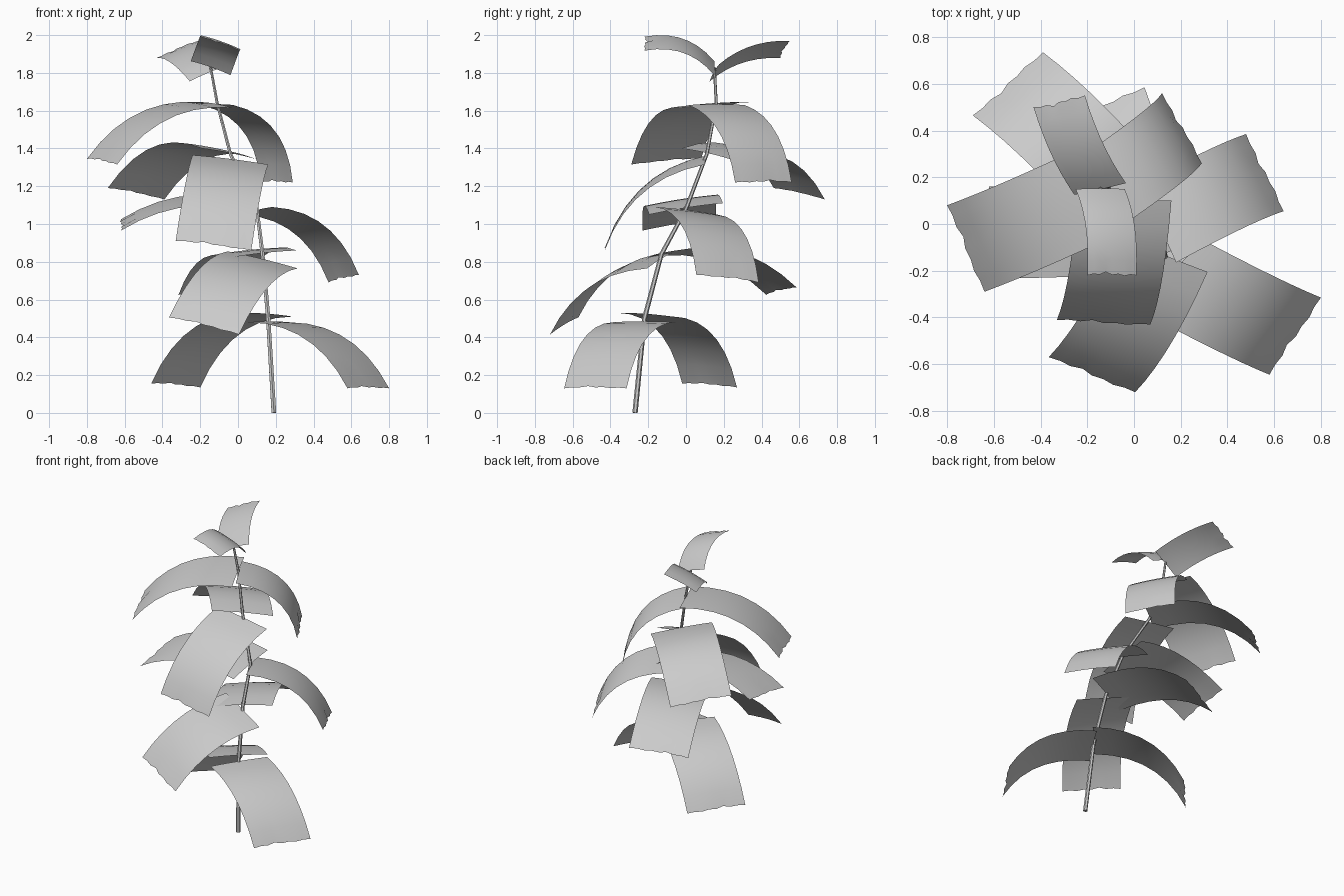
import bpy
import bmesh
from mathutils import Vector

cube = bpy.data.objects.get("Cube")
if cube:
    bpy.data.objects.remove(cube, do_unlink=True)


def make_material(name, color):
    mat = bpy.data.materials.new(name)
    mat.use_nodes = True
    mat.diffuse_color = color
    mat.node_tree.nodes["Principled BSDF"].inputs["Base Color"].default_value = color
    return mat


grey = make_material("plain light grey", (0.6, 0.6, 0.6, 1))

# Stem points where the leaf pairs grow, from bottom to top
foot = (0.19, -0.27, 0)
nodes = [
    Vector((0.16, -0.22, 0.5)),
    Vector((0.13, -0.13, 0.84)),
    Vector((0.1, 0, 1.08)),
    Vector((-0.04, 0.11, 1.37)),
    Vector((-0.11, 0.16, 1.64)),
    Vector((-0.145, 0.15, 1.83)),
]

# Two leaves per node: rise above the node, tip centre, half-width vector, arch
leaf_pairs = [
    [(-0.02, (0.69, -0.48, 0.13), (0.11, 0.165, 0), 0.1),
     (0.02, (-0.33, 0.125, 0.145), (0.13, 0.145, -0.01), 0.11)],
    [(-0.03, (-0.18, -0.645, 0.46), (0.185, -0.075, -0.045), 0.09),
     (0, (-0.135, 0.505, 0.645), (0.18, 0.08, 0.02), 0.09)],
    [(-0.01, (0.56, 0.22, 0.71), (0.08, -0.165, 0.02), 0.1),
     (0, (-0.62, -0.035, 0.995), (0, 0.195, 0.03), 0.085)],
    [(-0.03, (-0.13, -0.42, 0.885), (0.2, -0.01, -0.025), 0.1),
     (0, (-0.54, 0.6, 1.16), (0.15, 0.135, -0.03), 0.12)],
    [(-0.01, (-0.72, -0.105, 1.33), (0.08, -0.185, -0.015), 0.1),
     (-0.01, (0.205, 0.41, 1.22), (0.085, -0.15, 0), 0.1)],
    [(-0.005, (-0.095, -0.22, 1.955), (0.105, 0, -0.037), 0.06),
     (-0.03, (-0.32, 0.525, 1.925), (0.11, 0.025, 0.045), 0.04)],
]

# Ragged tip edge, one offset per column
ragged = (0, -0.006, -0.002, -0.014, 0, -0.004, 0.004, -0.003, 0)
ROWS, COLS = 7, len(ragged) - 1


def smooth(obj):
    bpy.ops.object.select_all(action="DESELECT")
    obj.select_set(True)
    bpy.context.view_layer.objects.active = obj
    bpy.ops.object.shade_smooth_by_angle()


def make_leaf(name, node, rise, tip, side, arch):
    """Arched rectangular blade running from the stem to its tip."""
    base = node + Vector((0, 0, rise))
    chord, side = Vector(tip) - base, Vector(side)
    up = side.cross(chord).normalized()
    if up.z < 0:
        up.negate()
    bm = bmesh.new()
    grid = []
    for r in range(ROWS + 1):
        u = r / ROWS
        row = []
        for c in range(COLS + 1):
            v = 2 * c / COLS - 1
            bulge = 4 * u * (1 - u) * arch + 0.006 * (1 - v * v)
            p = base + chord * u + side * v + up * bulge
            if r == ROWS:
                p += chord.normalized() * ragged[c]
            row.append(bm.verts.new(p))
        grid.append(row)
    for a, b in zip(grid, grid[1:]):
        for c in range(COLS):
            bm.faces.new((a[c], a[c + 1], b[c + 1], b[c]))
    # Turn the blade so its upper surface faces out
    bm.normal_update()
    if sum((f.normal.dot(up) for f in bm.faces)) < 0:
        bmesh.ops.reverse_faces(bm, faces=bm.faces[:])
    mesh = bpy.data.meshes.new(name)
    bm.to_mesh(mesh)
    bm.free()
    mesh.materials.append(grey)
    obj = bpy.data.objects.new(name, mesh)
    bpy.context.collection.objects.link(obj)
    smooth(obj)


for level, (node, pair) in enumerate(zip(nodes, leaf_pairs), 1):
    for label, leaf in zip("ab", pair):
        make_leaf(f"leaf_{level}{label}", node, *leaf)

# Tapered leaning stem
curve = bpy.data.curves.new("stem", "CURVE")
curve.dimensions = "3D"
curve.bevel_depth = 0.014
curve.bevel_resolution = 1
curve.use_fill_caps = True
spline = curve.splines.new("POLY")
path = [Vector(foot)] + nodes
spline.points.add(len(path) - 1)
for i, (point, p) in enumerate(zip(spline.points, path)):
    point.co = (*p, 1)
    point.radius = 1 - 0.08 * i
curve.materials.append(grey)
stem = bpy.data.objects.new("stem", curve)
bpy.context.collection.objects.link(stem)
bpy.ops.object.select_all(action="DESELECT")
stem.select_set(True)
bpy.context.view_layer.objects.active = stem
bpy.ops.object.convert(target="MESH")
smooth(bpy.context.view_layer.objects.active)
